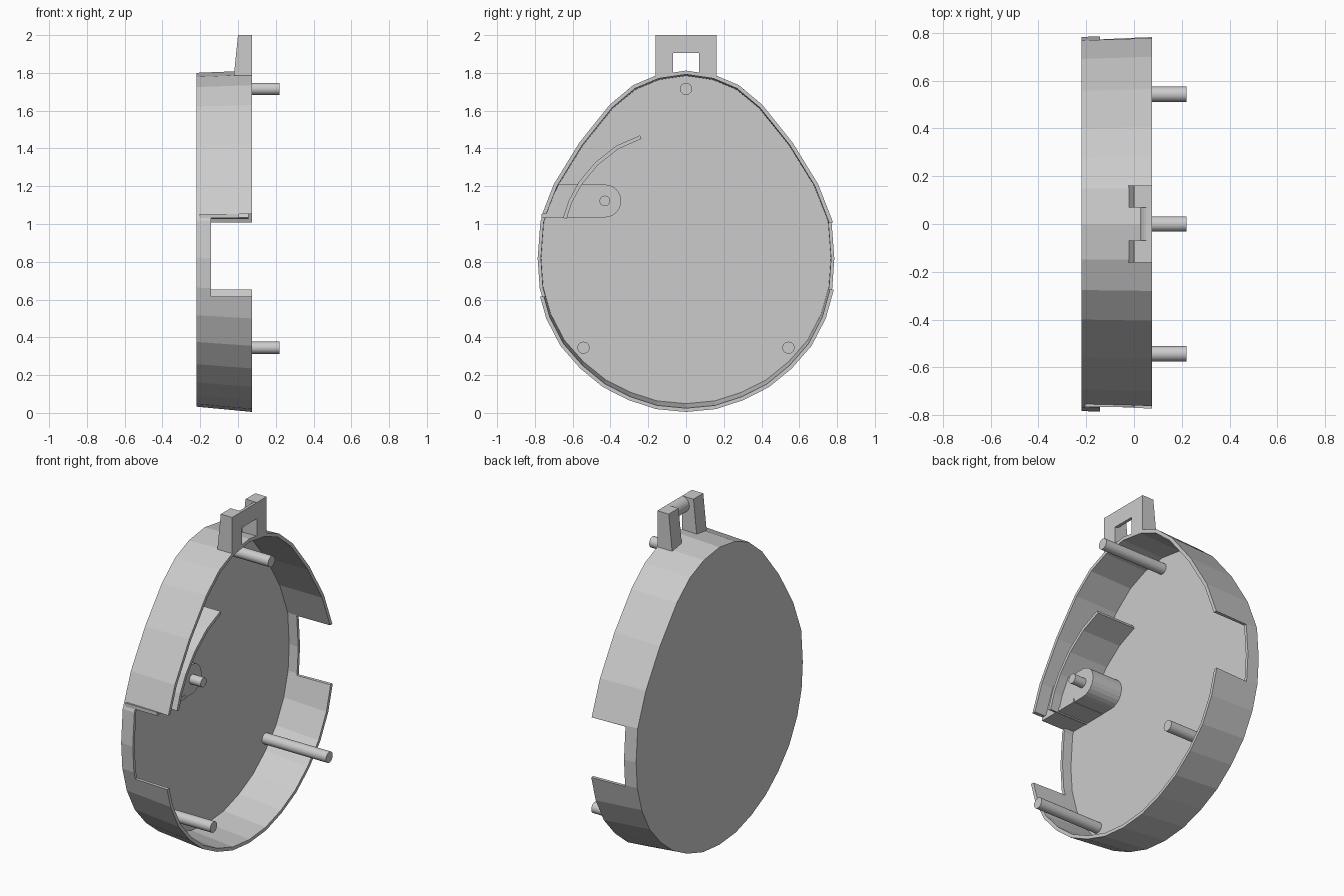
import bpy, bmesh, math
from mathutils import Vector

if "Cube" in bpy.data.objects:
    bpy.data.objects.remove(bpy.data.objects["Cube"])

grey = bpy.data.materials.new("plain_grey")
grey.diffuse_color = (0.6, 0.6, 0.6, 1)
grey.use_nodes = True
grey.node_tree.nodes["Principled BSDF"].inputs["Base Color"].default_value = grey.diffuse_color


def finish(name, bm):
    bmesh.ops.recalc_face_normals(bm, faces=bm.faces[:])
    me = bpy.data.meshes.new(name)
    bm.to_mesh(me)
    bm.free()
    me.materials.append(grey)
    ob = bpy.data.objects.new(name, me)
    bpy.context.collection.objects.link(ob)
    return ob


def prism(name, profile, x0, x1):
    """Extrude a (y, z) profile along x."""
    bm = bmesh.new()
    f = bm.faces.new([bm.verts.new((x0, y, z)) for y, z in profile])
    r = bmesh.ops.extrude_face_region(bm, geom=[f])
    vs = [v for v in r["geom"] if isinstance(v, bmesh.types.BMVert)]
    bmesh.ops.translate(bm, verts=vs, vec=(x1 - x0, 0, 0))
    return finish(name, bm)


def side_prism(name, profile, y0, y1):
    """Extrude an (x, z) profile along y."""
    bm = bmesh.new()
    f = bm.faces.new([bm.verts.new((x, y0, z)) for x, z in profile])
    r = bmesh.ops.extrude_face_region(bm, geom=[f])
    vs = [v for v in r["geom"] if isinstance(v, bmesh.types.BMVert)]
    bmesh.ops.translate(bm, verts=vs, vec=(0, y1 - y0, 0))
    return finish(name, bm)


def rect(y0, y1, z0, z1):
    return [(y0, z0), (y1, z0), (y1, z1), (y0, z1)]


def arc(cy, cz, r, a0, a1, n):
    return [(cy + r * math.cos(a0 + (a1 - a0) * i / n),
             cz + r * math.sin(a0 + (a1 - a0) * i / n)) for i in range(n + 1)]


def rod(name, y, z, r, x0, x1):
    ob = prism(name, arc(y, z, r, 0, math.tau, 24)[:-1], x0, x1)
    for p in ob.data.polygons:
        p.use_smooth = len(p.vertices) == 4
    return ob


def inset(pts, d):
    """Move a closed counter-clockwise outline inward."""
    out = []
    for i, p in enumerate(pts):
        t = Vector(pts[(i + 1) % len(pts)]) - Vector(pts[i - 1])
        n = Vector((-t.y, t.x)).normalized()
        out.append((p[0] + n.x * d, p[1] + n.y * d))
    return out


# Egg-shaped dish: outer back, outer rim, inner rim, inner floor
half = [(0, 0.005), (0.157, 0.02), (0.305, 0.068), (0.44, 0.137), (0.56, 0.235),
        (0.665, 0.355), (0.74, 0.5), (0.782, 0.65), (0.793, 0.81), (0.778, 1.01),
        (0.70, 1.21), (0.565, 1.43), (0.405, 1.63), (0.28, 1.735), (0.15, 1.79),
        (0, 1.812)]
rim = half + [(-y, z) for y, z in half[-2:0:-1]]
back = [(y * 0.987, 0.033 + (z - 0.005) * 0.978) for y, z in rim]
rings = [(-0.22, back), (0.075, rim), (0.075, inset(rim, 0.02)), (-0.2, inset(back, 0.016))]
bm = bmesh.new()
loops = [[bm.verts.new((x, y, z)) for y, z in pts] for x, pts in rings]
n = len(rim)
for a, b in zip(loops, loops[1:]):
    for i in range(n):
        bm.faces.new((a[i], a[(i + 1) % n], b[(i + 1) % n], b[i]))
bm.faces.new(loops[0])
bm.faces.new(loops[3])
dish = finish("dish", bm)

# Side notches in the rim
for name, r in (("notch_cutter_left", rect(-1, -0.5, 0.617, 1.052)),
                ("notch_cutter_right", rect(0.5, 1, 0.653, 1.008))):
    cutter = prism(name, r, -0.142, 0.3)
    mod = dish.modifiers.new(name, "BOOLEAN")
    mod.operation = "DIFFERENCE"
    mod.solver = "EXACT"
    mod.object = cutter
    bpy.context.view_layer.objects.active = dish
    bpy.ops.object.modifier_apply(modifier=mod.name)
    bpy.data.objects.remove(cutter)

# Locating pegs
for name, y, z in (("top_peg", 0, 1.715), ("left_peg", -0.543, 0.345), ("right_peg", 0.543, 0.345)):
    rod(name, y, z, 0.032, -0.21, 0.22)

# Pivot boss with its pin and ledge
prism("pivot_boss", [(-0.755, 1.035)] + arc(-0.43, 1.122, 0.087, -math.pi / 2, math.pi / 2, 12)
      + [(-0.675, 1.209)], -0.21, 0.0)
rod("pivot_pin", -0.43, 1.122, 0.028, -0.02, 0.075)
prism("boss_ledge", rect(-0.765, -0.5, 1.033, 1.054), -0.205, 0.004)

# Curved guide rib
path = [(-0.642, 1.03), (-0.612, 1.12), (-0.56, 1.215), (-0.475, 1.318), (-0.365, 1.405), (-0.24, 1.46)]
outer, inner = [], []
for i, p in enumerate(path):
    t = Vector(path[min(i + 1, 5)]) - Vector(path[max(i - 1, 0)])
    nrm = Vector((-t.y, t.x)).normalized() * 0.01
    outer.append((p[0] + nrm.x, p[1] + nrm.y))
    inner.append((p[0] - nrm.x, p[1] - nrm.y))
prism("guide_rib", outer + inner[::-1], -0.21, 0.055)

# Hanging loop: two tapered posts and a half-round bar
post = [(-0.022, 1.785), (0.075, 1.785), (0.075, 2.0), (0.0, 2.0)]
side_prism("loop_post_left", post, -0.162, -0.07)
side_prism("loop_post_right", post, 0.07, 0.162)
side_prism("loop_bar", arc(0.075, 1.952, 0.048, math.pi / 2, 1.5 * math.pi, 12), -0.07, 0.07)
